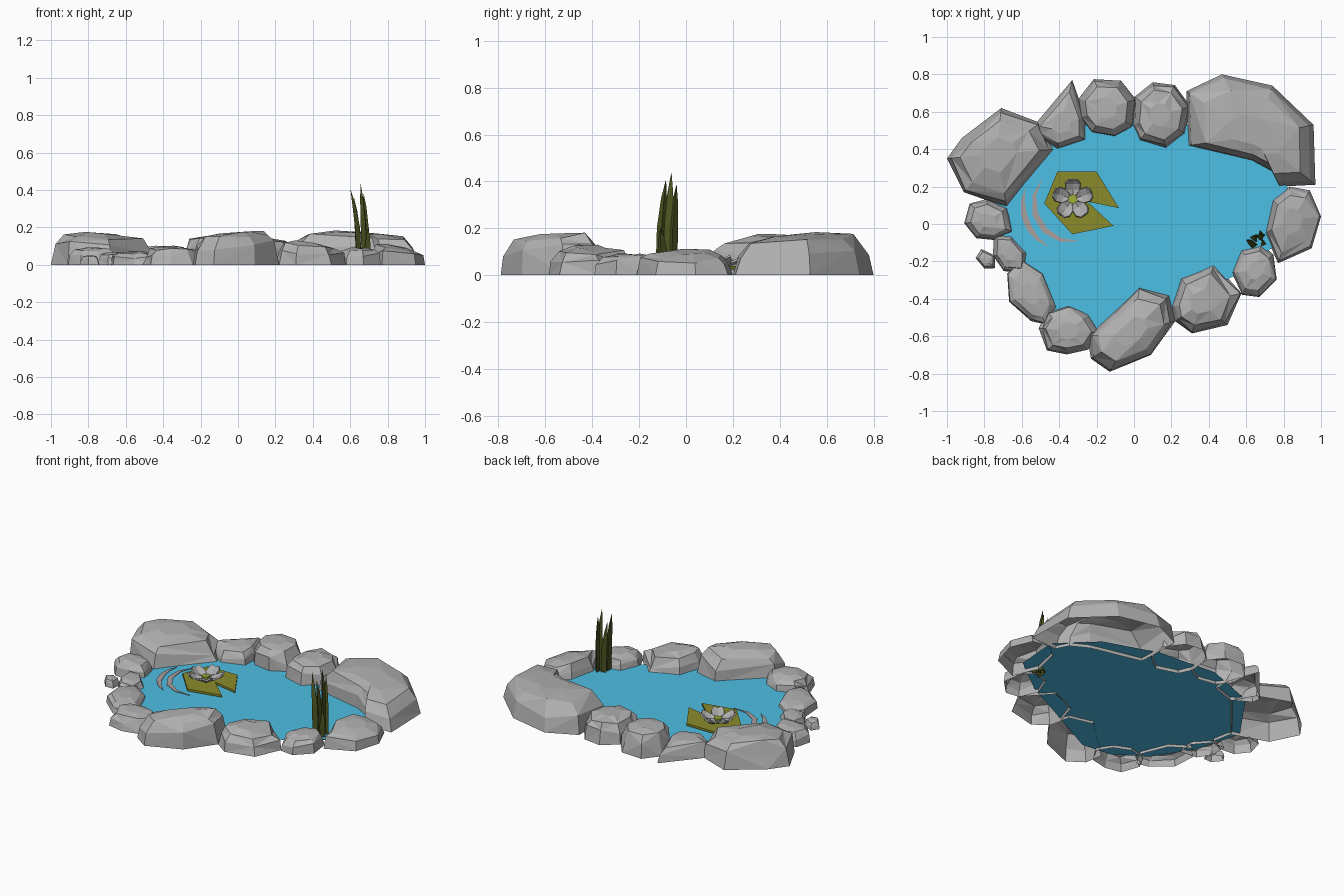
import bpy, math, random
from mathutils import Vector

if "Cube" in bpy.data.objects:
    bpy.data.objects.remove(bpy.data.objects["Cube"])

random.seed(4)
WATER_Z = 0.02


def mat(name, r, g, b):
    m = bpy.data.materials.new(name)
    m.diffuse_color = (r, g, b, 1)
    m.use_nodes = True
    m.node_tree.nodes["Principled BSDF"].inputs["Base Color"].default_value = m.diffuse_color
    return m


STONE = mat("grey_stone", .44, .44, .44)
WATER = mat("blue_water", .075, .52, .78)
PAD = mat("olive_leaf", .26, .26, .025)
PETAL = mat("pale_grey_petal", .42, .42, .42)
CORE = mat("yellow_green_core", .36, .42, .04)
RIPPLE = mat("dusty_ripple", .40, .35, .34)
REED = mat("dark_green_reed", .07, .09, .015)


def build(name, verts, faces, material):
    me = bpy.data.meshes.new(name)
    me.from_pydata(verts, [], faces)
    me.materials.append(material)
    ob = bpy.data.objects.new(name, me)
    bpy.context.collection.objects.link(ob)
    return ob


def plate(name, outline, z, thick, material):
    """Thin flat slab from an outline."""
    n = len(outline)
    verts = [(x, y, z) for x, y in outline] + [(x, y, z + thick) for x, y in outline]
    faces = [tuple(range(n))[::-1], tuple(range(n, 2 * n))]
    faces += [(i, (i + 1) % n, n + (i + 1) % n, n + i) for i in range(n)]
    return build(name, verts, faces, material)


def rock(name, outline, h, slope=(0, 0), rough=1):
    """Faceted boulder, open below: the plan outline lofted up through shrinking rings."""
    pts = [Vector(p) for p in outline]
    n = len(pts)
    if sum(pts[i - 1].cross(pts[i]) for i in range(n)) < 0:
        pts.reverse()
    c = sum(pts, Vector((0, 0))) / n
    verts, faces = [], []
    rings = [(0, 1, 0), (.52, .97, .2), (.88, .76, .08), (1, .36, .03)]
    for zf, s, jit in rings:
        jit *= rough
        for p in pts:
            d = (p - c) * (s - random.uniform(0, jit) * .5)
            z = h * (zf + random.uniform(-jit, jit))
            z += zf * (slope[0] * d.x + slope[1] * d.y)
            verts.append((c.x + d.x, c.y + d.y, max(z, 0)))
    for r in range(len(rings) - 1):
        for i in range(n):
            a, b = r * n + i, r * n + (i + 1) % n
            if (i + r) % 2:
                faces += [(a, b, b + n), (a, b + n, a + n)]
            else:
                faces += [(a, b, a + n), (b, b + n, a + n)]
    faces.append(tuple(range(3 * n, 4 * n)))
    return build(name, verts, faces, STONE)


def oval(cx, cy, rx, ry, turn=0, n=7):
    """Slightly irregular plan outline for the smaller rocks."""
    t, out = math.radians(turn), []
    for i in range(n):
        a = 2 * math.pi * i / n + random.uniform(-.15, .15)
        k = random.uniform(1, 1.15)
        x, y = rx * k * math.cos(a), ry * k * math.sin(a)
        out.append((cx + x * math.cos(t) - y * math.sin(t), cy + x * math.sin(t) + y * math.cos(t)))
    return out


# Large boulders
rock("boulder_left", [(-1, .35), (-.92, .46), (-.71, .62), (-.5, .54), (-.42, .4),
                      (-.68, .09), (-.91, .17)], .17, (-.09, 0))
rock("boulder_front", [(-.25, -.6), (.03, -.34), (.19, -.38), (.22, -.52), (.09, -.7),
                       (-.13, -.79), (-.23, -.72)], .175, (.08, .03))
rock("boulder_back_right", [(.28, .71), (.47, .8), (.74, .74), (.96, .53), (.97, .21), (.78, .2),
                            (.74, .28), (.63, .34), (.29, .42)], .172, (-.04, .06), .6)
# Medium rocks
rock("rock_front_right", [(.2, -.44), (.25, -.29), (.43, -.21), (.575, -.37), (.5, -.54),
                          (.31, -.585), (.22, -.52)], .122, (-.14, 0))
rock("rock_right", [(.7, -.05), (.74, .13), (.83, .2), (.94, .18), (1, .04), (.95, -.13),
                    (.77, -.21)], .1, (-.2, 0))
rock("rock_back_left", [(-.54, .52), (-.33, .77), (-.26, .57), (-.26, .45), (-.41, .4),
                        (-.53, .47)], .1)
# Small rocks: name, outline, height
for name, shape, h in [
    ("rock_back_middle", (-.15, .62, .145, .155, 20, 8), .15),
    ("rock_back_inner", (.14, .58, .15, .165, 10, 8), .14),
    ("rock_lower_right", (.65, -.25, .115, .13, -20), .09),
    ("rock_front_left", (-.355, -.57, .155, .125, 0, 8), .095),
    ("rock_left_front", (-.55, -.37, .175, .11, -60), .07),
    ("rock_left_inner", (-.67, -.16, .13, .075, -50, 6), .065),
    ("rock_left_outer", (-.78, .02, .125, .1, -20), .09),
    ("pebble_left", (-.79, -.19, .065, .045, -40, 5), .05),
]:
    rock(name, oval(*shape), h)

# Water sheet
shore = [(-.74, .1), (-.66, -.2), (-.5, -.45), (-.3, -.58), (-.1, -.6), (.25, -.42), (.55, -.27),
         (.8, -.08), (.82, .2), (.6, .42), (.25, .54), (-.15, .57), (-.5, .44)]
build("water", [(x, y, WATER_Z) for x, y in shore], [tuple(range(len(shore)))], WATER)

# Notched lily pad
plate("lily_pad", [(-.48, .11), (-.33, -.055), (-.11, -.01), (-.25, .12), (-.08, .085),
                   (-.2, .28), (-.41, .28)], WATER_Z + .006, .014, PAD)


def ripple(name, cy, r, a0, a1, width, n=6):
    """Crescent that tapers to both ends."""
    edge = []
    for side in (1, -1):
        for i in range(n)[::side]:
            t = i / (n - 1)
            a = math.radians(a0 + (a1 - a0) * t)
            rr = r + side * width / 2 * math.sin(math.pi * t)
            edge.append((-.33 + rr * math.cos(a), cy + rr * math.sin(a)))
    # drop the doubled tip points
    del edge[n], edge[-1]
    plate(name, edge, WATER_Z + .001, .003, RIPPLE)


ripple("ripple_inner", .112, .207, 140, 282, .034)
ripple("ripple_outer", .11, .265, 161, 242, .034)

# Flower: five cupped petals round a small core
FX, FY, FZ = -.327, .133, WATER_Z + .019
for k in range(5):
    a = math.pi / 2 + k * 2 * math.pi / 5
    ca, sa = math.cos(a), math.sin(a)
    # (outward, half width, height)
    rows = [(.015, .014, .002), (.05, .036, .006), (.082, .038, .02), (.102, .022, .036)]
    verts = [(FX + o * ca - s * w * sa, FY + o * sa + s * w * ca, FZ + z + abs(s) * .012)
             for o, w, z in rows for s in (-1, 0, 1)]
    faces = [(r * 3 + c, r * 3 + 3 + c, r * 3 + 4 + c, r * 3 + 1 + c)
             for r in range(3) for c in range(2)]
    petal = build("petal_%d" % (k + 1), verts, faces, PETAL)
    thick = petal.modifiers.new("thickness", "SOLIDIFY")
    thick.thickness = .01
bpy.ops.mesh.primitive_cylinder_add(vertices=6, radius=.026, depth=.02, location=(FX, FY, FZ + .009))
bpy.context.object.name = "flower_core"
bpy.context.object.data.materials.append(CORE)

# Reeds: bent three-sided blades: base x, y, tip x, y, z
for k, (bx, by, tx, ty, tz) in enumerate([
    (.645, -.11, .6, -.085, .41), (.68, -.075, .655, -.062, .44),
    (.685, -.06, .67, -.04, .39), (.65, -.075, .62, -.07, .36), (.69, -.1, .695, -.11, .2),
]):
    verts, faces = [], []
    for t, w in ((0, .018), (.5, .018), (.8, .011)):
        for i in range(3):
            a = 2 * math.pi * i / 3 + k
            b = t * t
            verts.append((bx + (tx - bx) * b + w * math.cos(a),
                          by + (ty - by) * b + 1.3 * w * math.sin(a), tz * t))
    verts.append((tx, ty, tz))
    for i in range(3):
        j = (i + 1) % 3
        faces += [(i, j, 3 + j, 3 + i), (3 + i, 3 + j, 6 + j, 6 + i), (6 + i, 6 + j, 9)]
    build("reed_%d" % (k + 1), verts, faces, REED)
